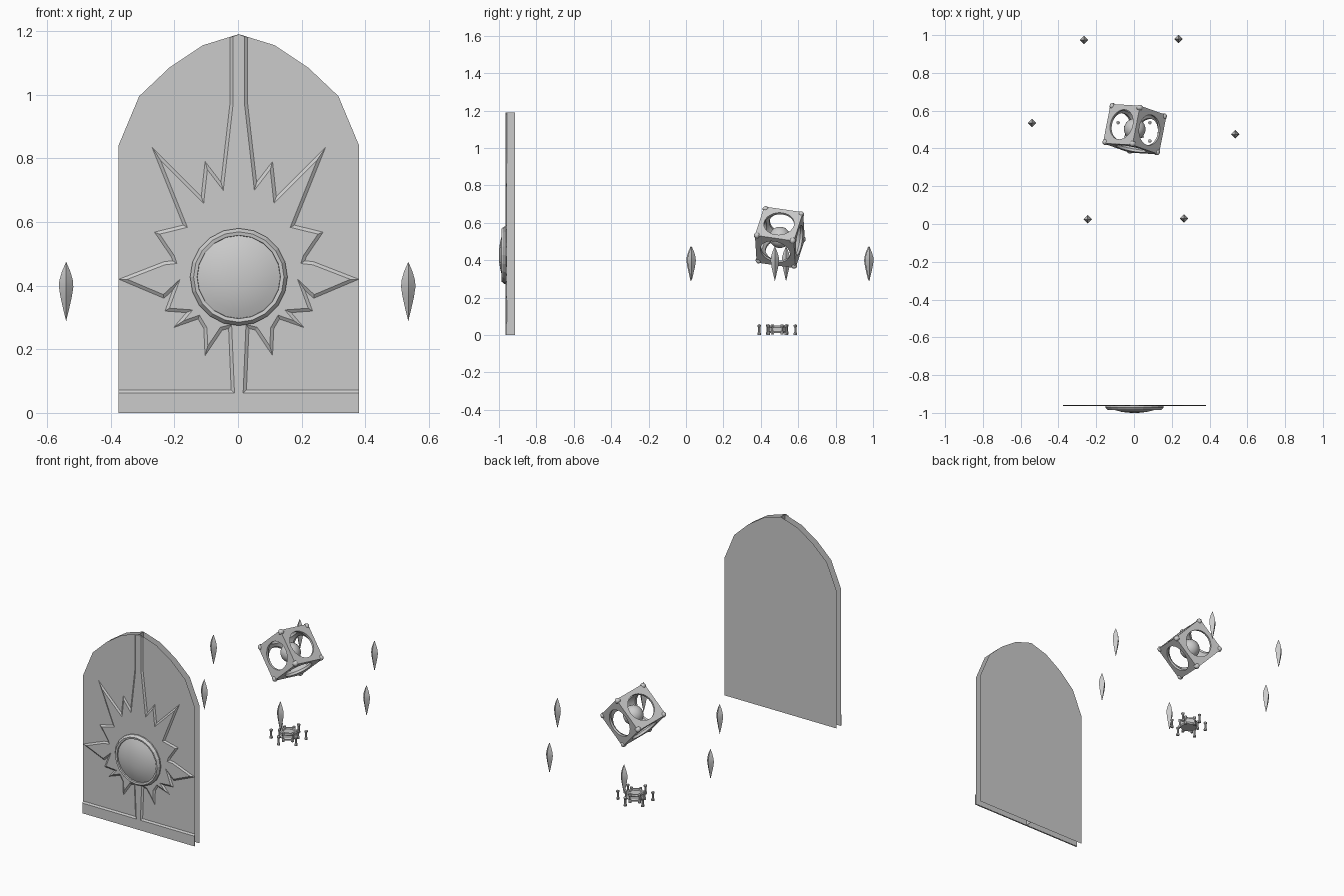
import bpy, bmesh, math
from mathutils import Vector, Matrix

if "Cube" in bpy.data.objects:
    bpy.data.objects.remove(bpy.data.objects["Cube"])

grey = bpy.data.materials.new("stone_grey")
grey.diffuse_color = (0.6, 0.6, 0.6, 1)
grey.use_nodes = True
grey.node_tree.nodes["Principled BSDF"].inputs["Base Color"].default_value = grey.diffuse_color


def finish(bm, name, smooth=None, normals=True):
    if normals:
        bmesh.ops.recalc_face_normals(bm, faces=bm.faces)
    me = bpy.data.meshes.new(name)
    bm.to_mesh(me)
    bm.free()
    ob = bpy.data.objects.new(name, me)
    bpy.context.collection.objects.link(ob)
    me.materials.append(grey)
    if smooth:
        bpy.ops.object.select_all(action='DESELECT')
        ob.select_set(True)
        bpy.context.view_layer.objects.active = ob
        bpy.ops.object.shade_smooth_by_angle(angle=math.radians(smooth))
    return ob


def lathe(bm, profile, sides, mat=Matrix(), turn=0.0):
    """Spin (radius, height) points about local z; zero radius makes a pole."""
    rings = []
    for r, h in profile:
        if r == 0:
            rings.append([bm.verts.new(mat @ Vector((0, 0, h)))] * sides)
        else:
            rings.append([bm.verts.new(mat @ Vector((
                r * math.cos(turn + 2 * math.pi * i / sides),
                r * math.sin(turn + 2 * math.pi * i / sides), h))) for i in range(sides)])
    for a, b in zip(rings, rings[1:]):
        for i in range(sides):
            j = (i + 1) % sides
            bm.faces.new(list(dict.fromkeys((a[i], a[j], b[j], b[i]))))


def sheet(bm, pts, y):
    face = bm.faces.new([bm.verts.new((x, y, z)) for x, z in pts])
    face.normal_update()
    if face.normal.y > 0:
        face.normal_flip()
    return face


CX = 0.0025
FRONT, BACK, RAISED = -0.956, -0.915, -0.964


def mirrored(half):
    return [(CX + x, z) for x, z in half] + [(CX - x, z) for x, z in reversed(half) if x > 0]


# door: open front and back skins joined by a wall down the middle
arch = mirrored([(0.378, 0), (0.378, 0.84), (0.313, 0.995), (0.218, 1.085), (0.113, 1.155), (0, 1.19)])
bm = bmesh.new()
sheet(bm, arch, FRONT)
finish(bm, "door_front", normals=False)
bm = bmesh.new()
sheet(bm, arch, BACK).normal_flip()
finish(bm, "door_back", normals=False)
bm = bmesh.new()
bm.faces.new([bm.verts.new(p) for p in ((CX, RAISED, 0), (CX, BACK, 0), (CX, BACK, 1.19), (CX, RAISED, 1.19))])
finish(bm, "door_middle_wall", normals=False)

# raised sunburst and plinth with a bevelled border
burst = mirrored([(0.378, 0), (0.378, 0.072), (0.024, 0.072), (0.032, 0.265), (0.052, 0.26),
                  (0.106, 0.18), (0.11, 0.265), (0.128, 0.295), (0.205, 0.268), (0.165, 0.315),
                  (0.232, 0.32), (0.208, 0.385), (0.235, 0.36), (0.377, 0.42), (0.235, 0.475),
                  (0.208, 0.478), (0.212, 0.49), (0.265, 0.568), (0.175, 0.59), (0.273, 0.835),
                  (0.118, 0.68), (0.106, 0.79), (0.056, 0.725), (0.028, 0.97), (0.028, 1.18), (0, 1.19)])
bm = bmesh.new()
face = sheet(bm, burst, FRONT - 0.001)
bmesh.ops.inset_region(bm, faces=[face], thickness=0.01, use_even_offset=True, use_boundary=True)
for v in face.verts:
    v.co.y = RAISED
    if v.co.z < 0.1 and abs(v.co.x - CX) > 0.3:
        v.co.x = CX + math.copysign(0.378, v.co.x)
    if v.co.z < 0.03:
        v.co.z = 0
    if v.co.z > 1.15:
        v.co.z += 0.01
bmesh.ops.triangulate(bm, faces=[face])
finish(bm, "sunburst_relief", normals=False)

# round boss: rim and shallow dome
to_front = Matrix.Translation((CX, 0, 0.427)) @ Matrix.Rotation(math.pi / 2, 4, 'X')
bm = bmesh.new()
lathe(bm, [(0.153, 0.957), (0.153, 0.972), (0.142, 0.986), (0.131, 0.984), (0.13, 0.974)], 20, to_front)
finish(bm, "boss_rim")
bm = bmesh.new()
lathe(bm, [(0.131, 0.975), (0.105, 0.985), (0.07, 0.994), (0.035, 0.999), (0, 1.0)], 20, to_front)
finish(bm, "boss_dome", 40)

# ring of floating crystals
for i, (x, y) in enumerate([(-0.265, 0.975), (0.235, 0.98), (-0.54, 0.535),
                            (0.535, 0.475), (-0.245, 0.025), (0.265, 0.03)]):
    bm = bmesh.new()
    lathe(bm, [(0, 0.288), (0.009, 0.325), (0.018, 0.365), (0.0225, 0.395), (0.0215, 0.415),
               (0.014, 0.442), (0, 0.475)], 4, Matrix.Translation((x, y, 0)))
    finish(bm, f"crystal_{i + 1}", 60)

# tilted cage cube: box pierced along three axes and hollowed
a = Vector((8, 41, -6)).normalized()
b = Vector((-30, 1.75, -28))
b = (b - a * b.dot(a)).normalized()
tilt = Matrix((a, b, a.cross(b))).transposed().to_4x4()
place = Matrix.Translation((0.004, 0.502, 0.522)) @ tilt
H = 0.107
bm = bmesh.new()
bmesh.ops.create_cube(bm, size=2 * H)
cage = finish(bm, "cage_cube")
cutters = []
for axis in (None, 'X', 'Y'):
    rot = Matrix.Rotation(math.pi / 2, 4, axis) if axis else Matrix()
    bm = bmesh.new()
    bmesh.ops.create_cone(bm, cap_ends=True, segments=28, radius1=0.081, radius2=0.081, depth=0.4, matrix=rot)
    cutters.append(finish(bm, "hole_cutter"))
bm = bmesh.new()
bmesh.ops.create_uvsphere(bm, u_segments=28, v_segments=18, radius=0.124)
cutters.append(finish(bm, "hollow_cutter"))
for c in cutters:
    c.hide_render = True
    mod = cage.modifiers.new("cut", 'BOOLEAN')
    mod.object, mod.operation, mod.solver = c, 'DIFFERENCE', 'EXACT'
bpy.ops.object.select_all(action='DESELECT')
cage.select_set(True)
bpy.context.view_layer.objects.active = cage
for mod in list(cage.modifiers):
    bpy.ops.object.modifier_apply(modifier=mod.name)
for c in cutters:
    bpy.data.objects.remove(c)
cage.data.transform(place)
bpy.ops.object.shade_smooth_by_angle(angle=math.radians(35))

# studs on the cage corners and the orb inside
bm = bmesh.new()
for sx in (-1, 1):
    for sy in (-1, 1):
        for sz in (-1, 1):
            spot = Matrix.Translation(Vector((sx, sy, sz)) * (H - 0.009))
            bmesh.ops.create_uvsphere(bm, u_segments=10, v_segments=6, radius=0.0165, matrix=place @ spot)
finish(bm, "cage_studs", 50)
bm = bmesh.new()
bmesh.ops.create_uvsphere(bm, u_segments=24, v_segments=14, radius=0.057, matrix=place)
finish(bm, "orb", 60)

# hexagonal pedestal with corner pillars, ringed by short posts
base = Matrix.Translation((0.0, 0.488, 0))
bm = bmesh.new()
lathe(bm, [(0, 0.01), (0.05, 0.01), (0.054, 0.018), (0.05, 0.024), (0.05, 0.038), (0.054, 0.044),
           (0.05, 0.052), (0.038, 0.052), (0.035, 0.044), (0, 0.044)], 6, base, math.pi / 6)
finish(bm, "pedestal")
pillars, posts = bmesh.new(), bmesh.new()
for i in range(6):
    t = math.pi / 6 + i * math.pi / 3
    d = Vector((math.cos(t), math.sin(t), 0))
    lathe(pillars, [(0, 0.004), (0.009, 0.004), (0.009, 0.016), (0.006, 0.02), (0.006, 0.042),
                    (0.009, 0.046), (0.009, 0.056), (0, 0.056)], 6, base @ Matrix.Translation(d * 0.052))
    lathe(posts, [(0, 0), (0.009, 0), (0.009, 0.01), (0.006, 0.016), (0.006, 0.04),
                  (0.0095, 0.046), (0.0095, 0.053), (0, 0.058)], 8, base @ Matrix.Translation(d * 0.097))
finish(pillars, "pedestal_pillars")
finish(posts, "ring_posts")
